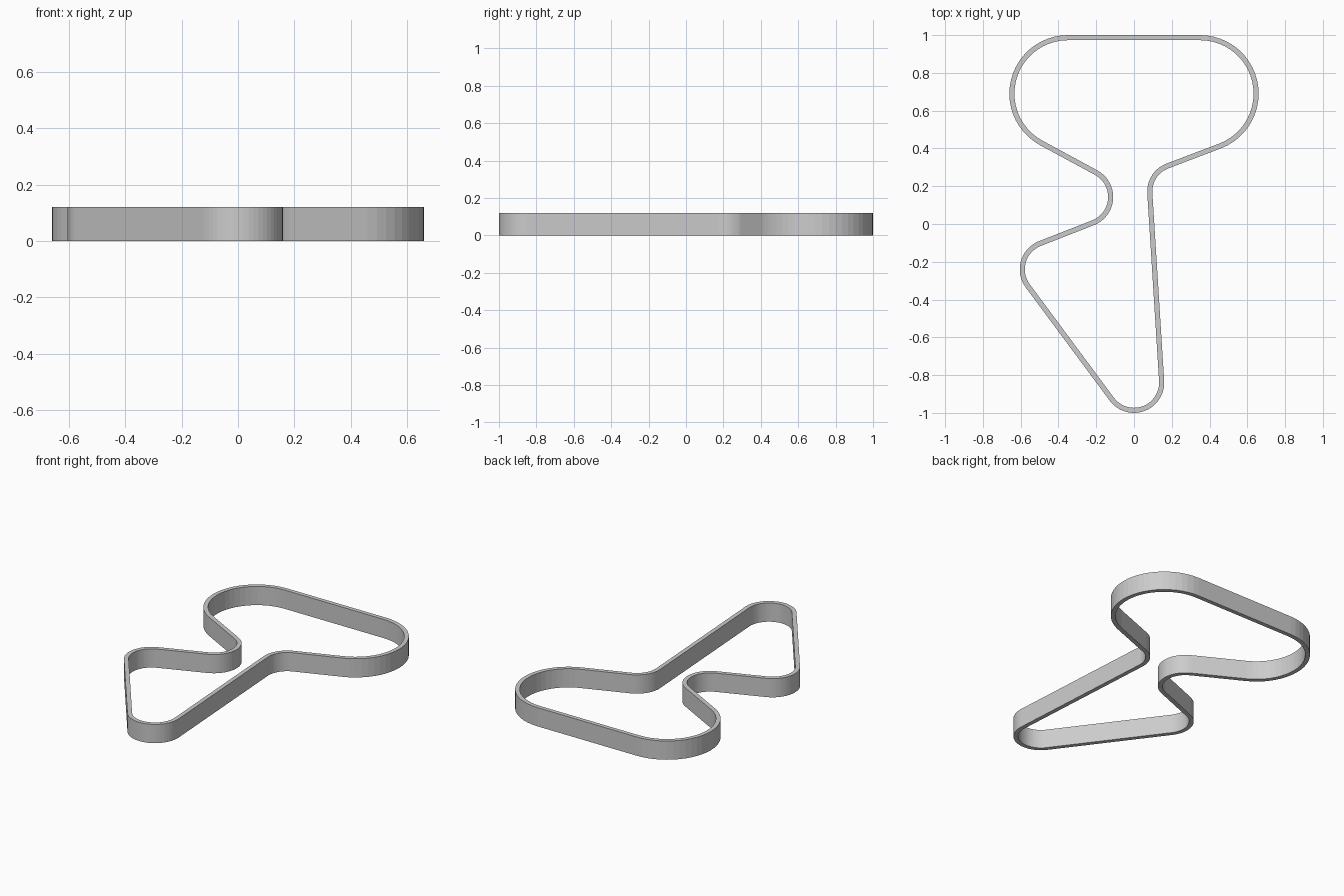
import bpy, bmesh
from math import acos, atan2, cos, sin, hypot, pi, radians, ceil

if "Cube" in bpy.data.objects:
    bpy.data.objects.remove(bpy.data.objects["Cube"])

HEIGHT, WALL = 0.12, 0.027
STEP = radians(7)

# Corner circles in counter-clockwise order: centre x, y and outer-face radius
# (negative radius = corner that bends inward)
corners = [
    (0.35, 0.69, 0.31), (-0.35, 0.69, 0.31),      # broad top
    (-0.27, 0.143, -0.133),                       # left notch
    (-0.445, -0.24, 0.16),                        # lower left
    (0.0, -0.84, 0.16),                           # bottom tip
    (0.228, 0.172, -0.131),                       # right notch
]


def tangent_angle(a, b):
    """Angle of the outward normal of the straight wall joining two corners."""
    dx, dy = b[0] - a[0], b[1] - a[1]
    return atan2(dy, dx) - acos((a[2] - b[2]) / hypot(dx, dy))


# Wall path: arcs joined by tangent straights, as (outer, inner) point pairs
n = len(corners)
path = []
for i, (cx, cy, r) in enumerate(corners):
    a_in = tangent_angle(corners[i - 1], corners[i])
    a_out = tangent_angle(corners[i], corners[(i + 1) % n])
    sweep = (a_out - a_in) % (2 * pi) if r > 0 else -((a_in - a_out) % (2 * pi))
    steps = ceil(abs(sweep) / STEP)
    for s in range(steps + 1):
        a = a_in + sweep * s / steps
        path.append([(cx + k * cos(a), cy + k * sin(a)) for k in (r, r - WALL)])

# Closed band with a rectangular cross-section
bm = bmesh.new()
rings = []
for (ox, oy), (ix, iy) in path:
    rings.append([bm.verts.new(p) for p in (
        (ox, oy, 0), (ox, oy, HEIGHT), (ix, iy, HEIGHT), (ix, iy, 0))])
for i, ring in enumerate(rings):
    prev = rings[i - 1]
    for j in range(4):
        k = (j + 1) % 4
        bm.faces.new((prev[j], ring[j], ring[k], prev[k]))
bmesh.ops.recalc_face_normals(bm, faces=bm.faces)
mesh = bpy.data.meshes.new("outline_wall")
bm.to_mesh(mesh)
bm.free()
wall = bpy.data.objects.new("outline_wall", mesh)
bpy.context.collection.objects.link(wall)
